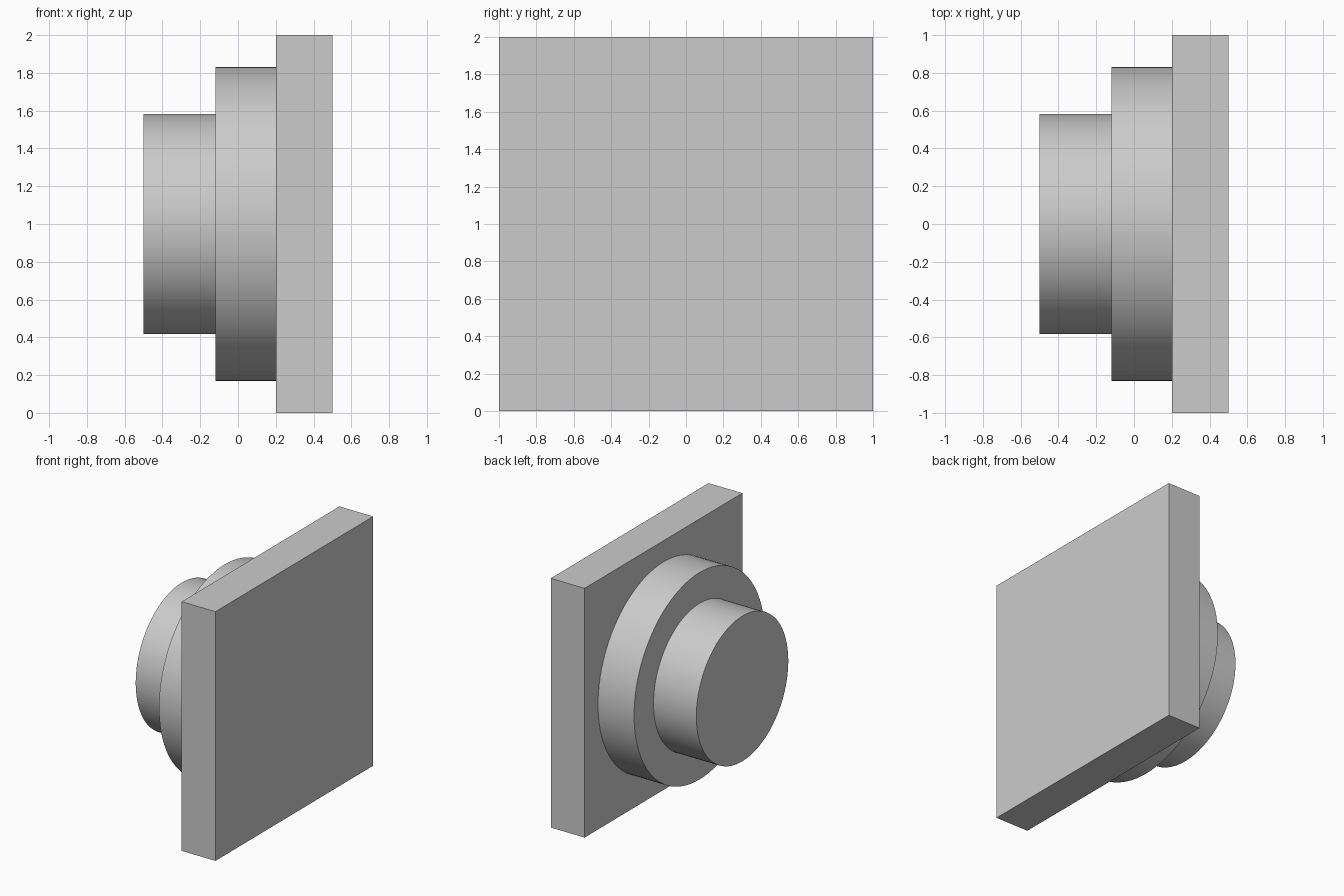
import bpy, math

if "Cube" in bpy.data.objects:
    bpy.data.objects.remove(bpy.data.objects["Cube"])

grey = bpy.data.materials.new("light grey")
grey.diffuse_color = (0.6, 0.6, 0.6, 1)
grey.use_nodes = True
grey.node_tree.nodes["Principled BSDF"].inputs["Base Color"].default_value = grey.diffuse_color


def disc(name, x0, x1, radius):
    bpy.ops.mesh.primitive_cylinder_add(
        vertices=96, radius=radius, depth=x1 - x0,
        location=((x0 + x1) / 2, 0, 1), rotation=(0, math.pi / 2, 0))
    ob = bpy.context.object
    ob.name = name
    ob.data.materials.append(grey)
    bpy.ops.object.shade_smooth_by_angle(angle=math.radians(30))


# square back plate
bpy.ops.mesh.primitive_cube_add(size=1, location=(0.35, 0, 1))
plate = bpy.context.object
plate.name = "square_plate"
plate.scale = (0.3, 2, 2)
plate.data.materials.append(grey)

# stepped round boss
disc("wide_disc", -0.12, 0.2, 0.83)
disc("narrow_disc", -0.5, -0.12, 0.583)
